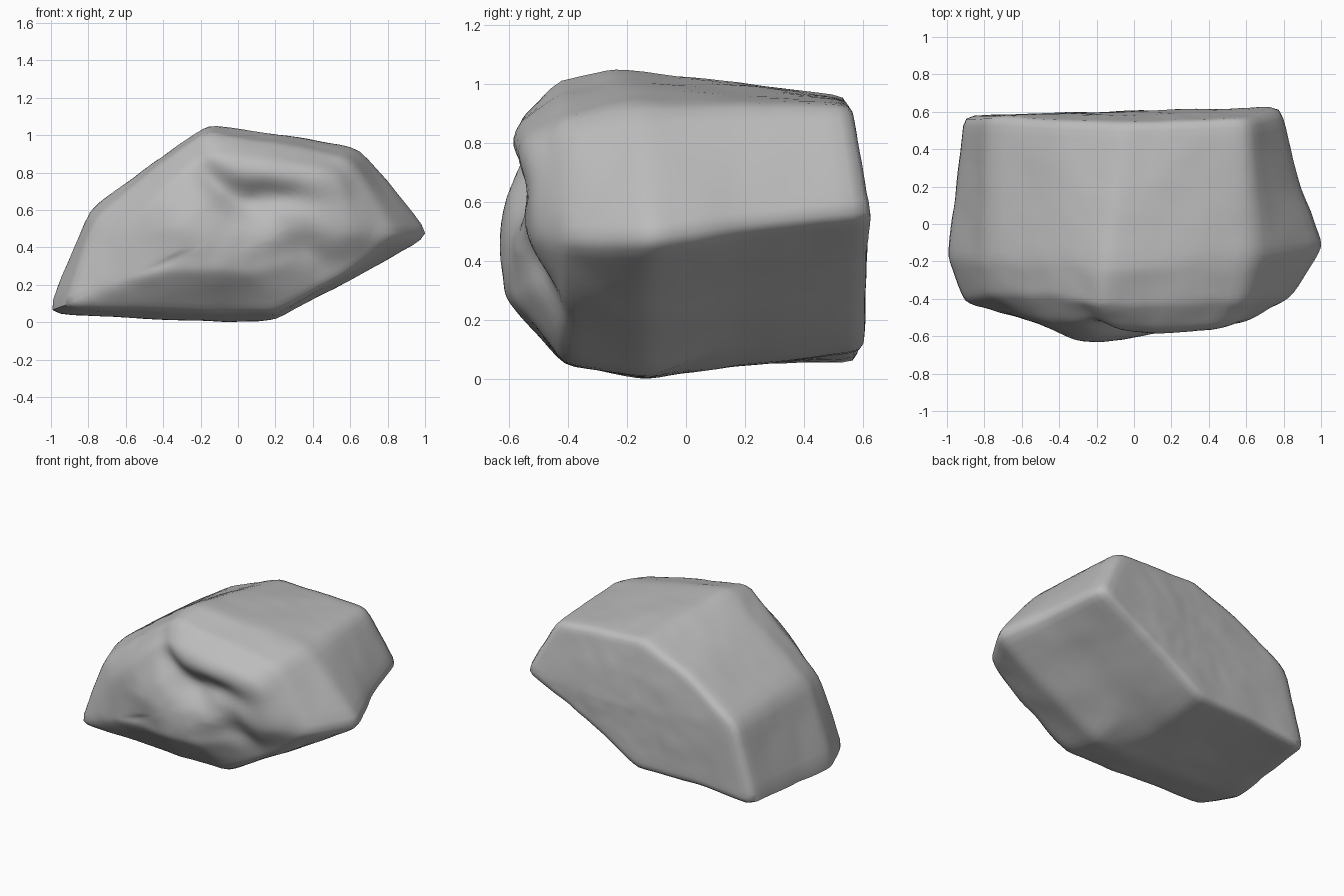
import bpy, bmesh, math
from mathutils import Vector, noise

cube = bpy.data.objects.get("Cube")
if cube:
    bpy.data.objects.remove(cube, do_unlink=True)

stone = bpy.data.materials.new("grey stone")
stone.use_nodes = True
grey = (0.5, 0.5, 0.5, 1)
stone.diffuse_color = grey
stone.node_tree.nodes["Principled BSDF"].inputs["Base Color"].default_value = grey

# Cross-section corners (x, z), clockwise from the low left tip
back = [(-.93, .05), (-.78, .58), (-.4, .82), (-.05, .96), (.3, .95), (.61, .93),
        (.8, .56), (.53, .42), (.26, .28), (-.04, .09), (-.5, .09)]
middle = [(-1.025, .045), (-.8, .6), (-.4, .895), (-.16, 1.06), (.2, 1.01), (.66, .93),
          (1.045, .465), (.62, .23), (.2, .005), (-.05, -.005), (-.5, .015)]
rim = [(-.93, .08), (-.76, .56), (-.42, .845), (-.17, 1.015), (.2, .955), (.6, .885),
       (.85, .47), (.57, .25), (.2, .05), (-.1, .05), (-.5, .06)]
inner = [(-.66, .22), (-.61, .51), (-.38, .75), (-.15, .9), (.2, .86), (.52, .79),
         (.62, .48), (.42, .36), (.12, .26), (-.12, .26), (-.4, .27)]
middle_y = [-.18, -.2, -.2, -.25, -.22, -.16, -.12, -.13, -.13, -.13, -.13]
rim_y = [-.42, -.38, -.38, -.45, -.43, -.4, -.4, -.41, -.42, -.41, -.41]
inner_y = [-.49, -.5, -.52, -.55, -.57, -.55, -.52, -.5, -.56, -.59, -.57]


def scaled(corners, factor, cx=-.05, cz=.5):
    return [(cx + (x - cx) * factor, cz + (z - cz) * factor) for x, z in corners]


def back_y(x, z):
    return .603 + .03 * x - .06 * max(0, z - .6) / .35


# Loft the coarse boulder from back to front
bm = bmesh.new()
rings = []


def add_ring(corners, depths):
    rings.append([bm.verts.new((x, y, z)) for (x, z), y in zip(corners, depths)])


half = scaled(back, .5)
add_ring(half, [back_y(x, z) for x, z in half])
add_ring(back, [back_y(x, z) for x, z in back])
blend = [((a + c) / 2, (b + d) / 2) for (a, b), (c, d) in zip(back, middle)]
add_ring(blend, [.18] * len(back))
add_ring(middle, middle_y)
add_ring(rim, rim_y)
add_ring(inner, inner_y)
add_ring(scaled(inner, .5), [-.58] * len(back))
for a, b in zip(rings, rings[1:]):
    for i in range(len(a)):
        j = (i + 1) % len(a)
        bm.faces.new((a[i], a[j], b[j], b[i]))
for ring, y in ((rings[0], .603), (rings[-1], -.58)):
    centre = bm.verts.new((-.05, y, .5))
    for i in range(len(ring)):
        bm.faces.new((ring[i - 1], ring[i], centre))
bmesh.ops.recalc_face_normals(bm, faces=bm.faces)


def soften(verts, passes):
    for _ in range(passes):
        bmesh.ops.smooth_vert(bm, verts=verts, factor=.5, use_axis_x=True,
                              use_axis_y=True, use_axis_z=True)


# Refine and soften the edges, the front face most
bmesh.ops.subdivide_edges(bm, edges=bm.edges, cuts=7, use_grid_fill=True)
soften(bm.verts, 3)
soften([v for v in bm.verts if v.co.y < -.44], 5)
bm.normal_update()


def bump(x, z, cx, cz, along, across, degrees):
    c, s = math.cos(math.radians(degrees)), math.sin(math.radians(degrees))
    u, v = (x - cx) * c + (z - cz) * s, (z - cz) * c - (x - cx) * s
    return math.exp(-(u / along) ** 2 - (v / across) ** 2)


# Front relief: depth, centre x and z, length, width, angle
relief = [(.045, -.14, .77, .18, .07, -50),  # upper cleft
          (.07, .05, .63, .15, .09, -30),    # deepest hollow
          (.05, .22, .67, .2, .07, -8),      # overhang
          (.045, .36, .41, .2, .09, -55),    # lower cleft
          (-.055, -.2, .46, .26, .18, -40),  # lower lobe
          (-.02, .12, .8, .3, .08, -10)]     # upper lobe

# Relief and shallow weathering
normals = {v: v.normal.copy() for v in bm.verts}
for v, n in normals.items():
    x, y, z = v.co
    if y < -.3:
        front = min(1, (-.3 - y) / .15)
        v.co.y += front * sum(d * bump(x, z, *shape) for d, *shape in relief)
    p = Vector((x, y, z))
    v.co += n * (.007 * noise.noise(p * 4) + .003 * noise.noise(p * 11))

mesh = bpy.data.meshes.new("boulder")
bm.to_mesh(mesh)
bm.free()
mesh.materials.append(stone)
boulder = bpy.data.objects.new("boulder", mesh)
bpy.context.collection.objects.link(boulder)
bpy.context.view_layer.objects.active = boulder
boulder.select_set(True)
bpy.ops.object.shade_smooth_by_angle(angle=math.radians(60))
